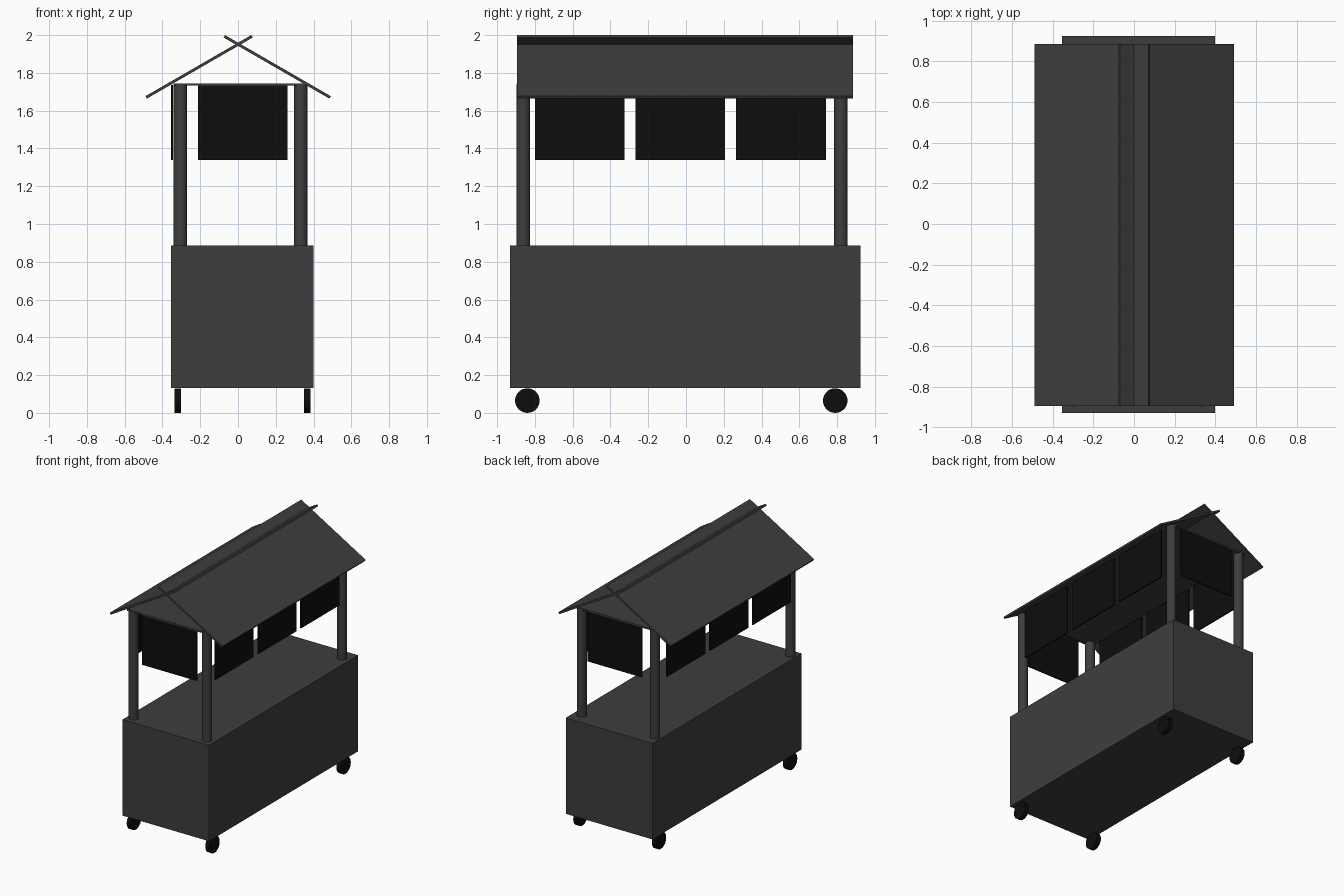
import bpy
import math

cube = bpy.data.objects.get("Cube")
if cube:
    bpy.data.objects.remove(cube, do_unlink=True)


def make_material(name, value):
    mat = bpy.data.materials.new(name)
    mat.use_nodes = True
    colour = (value, value, value, 1)
    mat.diffuse_color = colour
    mat.node_tree.nodes["Principled BSDF"].inputs["Base Color"].default_value = colour
    return mat


grey = make_material("dark grey", 0.048)
black = make_material("black", 0.004)


def box(name, centre, size, mat, tilt=0):
    bpy.ops.mesh.primitive_cube_add(size=1, location=centre, rotation=(0, tilt, 0))
    obj = bpy.context.object
    obj.name = name
    obj.scale = size
    bpy.ops.object.transform_apply(location=False, rotation=False, scale=True)
    obj.data.materials.append(mat)
    return obj


def cylinder(name, centre, radius, depth, mat, rotation=(0, 0, 0)):
    bpy.ops.mesh.primitive_cylinder_add(vertices=32, radius=radius, depth=depth,
                                        location=centre, rotation=rotation)
    obj = bpy.context.object
    obj.name = name
    obj.data.materials.append(mat)
    bpy.ops.object.shade_smooth_by_angle(angle=math.radians(30))
    return obj


# Counter body
box("counter", (0.022, -0.003, 0.508), (0.755, 1.855, 0.755), grey)

# Wheels and corner posts
for end, wheel_y, post_y in (("front", -0.84, -0.862), ("back", 0.79, 0.82)):
    for side, wheel_x, post_x in (("right", -0.318, -0.305), ("left", 0.366, 0.333)):
        cylinder(f"{end}_{side}_wheel", (wheel_x, wheel_y, 0.065), 0.065, 0.035,
                 black, (0, math.pi / 2, 0))
        cylinder(f"{end}_{side}_post", (post_x, post_y, 1.31), 0.036, 0.86, grey)

# Flat ceiling under the roof
box("ceiling", (0.014, -0.02, 1.739), (0.71, 1.75, 0.012), grey)

# Two crossing roof slabs
for side, x, tilt in (("right", -0.206, -30), ("left", 0.2075, 30)):
    box(f"{side}_roof_slab", (x, -0.005, 1.832), (0.647, 1.78, 0.015), grey,
        math.radians(tilt))

# Hanging panels: three on each long side, one on each end
drop, panel_z, width, thin = 0.395, 1.5375, 0.475, 0.01
for side, x in (("right", -0.35), ("left", 0.36)):
    for i in range(3):
        box(f"{side}_panel_{i + 1}", (x, -0.563 + i * 0.533, panel_z),
            (thin, width, drop), black)
for end, y in (("front", -0.885), ("back", 0.848)):
    box(f"{end}_panel", (0.025, y, panel_z), (width, thin, drop), black)
